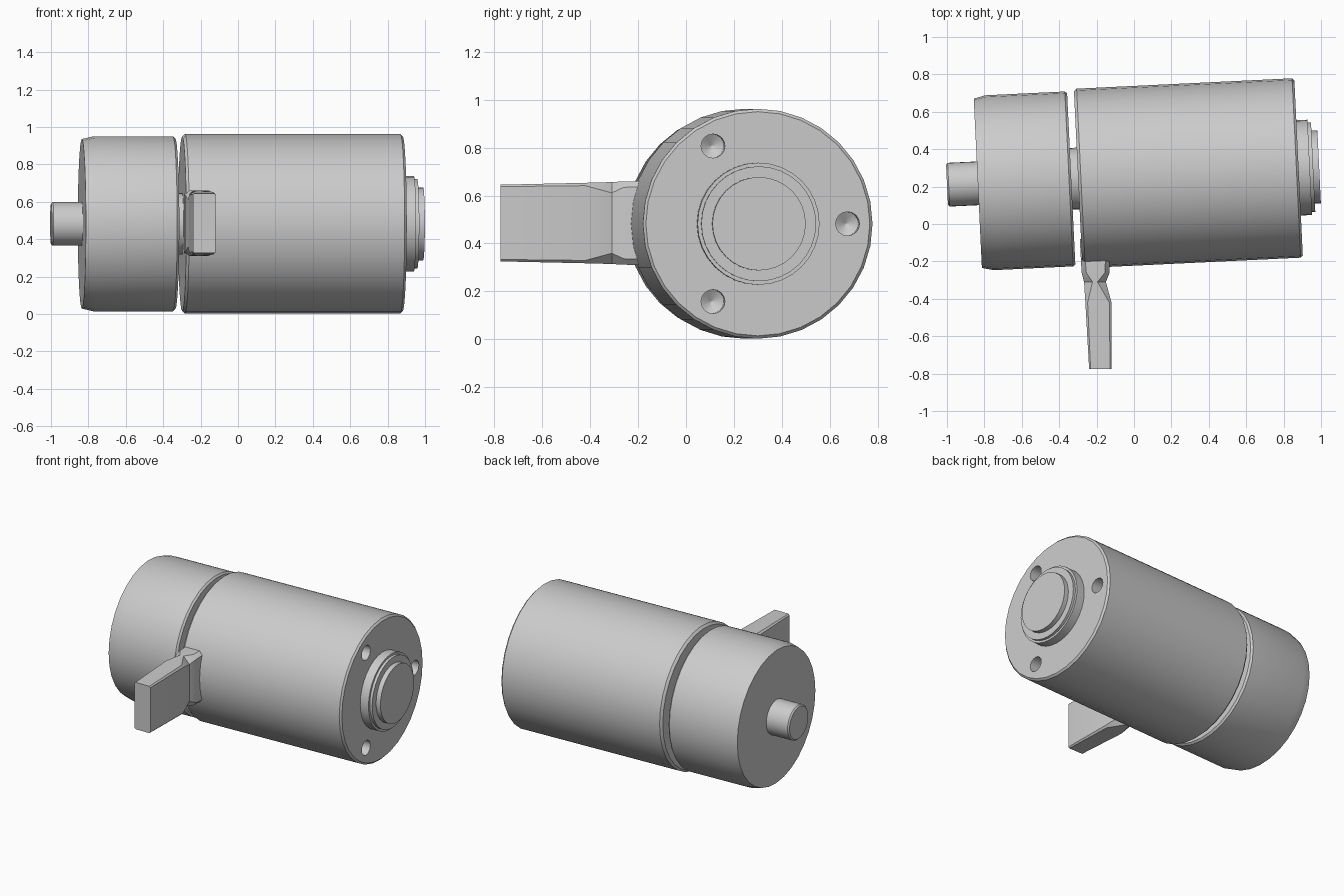
import bpy, bmesh, math
from mathutils import Matrix, Vector

if "Cube" in bpy.data.objects:
    bpy.data.objects.remove(bpy.data.objects["Cube"], do_unlink=True)

grey = bpy.data.materials.new("plain_grey")
grey.use_nodes = True
colour = (0.6, 0.6, 0.6, 1)
grey.diffuse_color = colour
grey.node_tree.nodes["Principled BSDF"].inputs["Base Color"].default_value = colour

# The main axis runs along local x, starting at the centre of the right end face
AXIS = Matrix.Translation((0.88, 0.30, 0.482)) @ Matrix.Rotation(math.radians(2.75), 4, 'Z')


def finish(name, bm, matrix=Matrix()):
    bmesh.ops.recalc_face_normals(bm, faces=bm.faces)
    mesh = bpy.data.meshes.new(name)
    bm.to_mesh(mesh)
    bm.free()
    mesh.materials.append(grey)
    obj = bpy.data.objects.new(name, mesh)
    bpy.context.collection.objects.link(obj)
    obj.matrix_world = matrix
    return obj


def smooth(obj):
    bpy.ops.object.select_all(action='DESELECT')
    obj.select_set(True)
    bpy.context.view_layer.objects.active = obj
    bpy.ops.object.shade_smooth_by_angle(angle=math.radians(30))


def loft(bm, rings):
    """Join closed rings of points and cap both ends."""
    loops = [[bm.verts.new(p) for p in ring] for ring in rings]
    n = len(loops[0])
    for a, b in zip(loops, loops[1:]):
        for i in range(n):
            j = (i + 1) % n
            bm.faces.new((a[i], a[j], b[j], b[i]))
    bm.faces.new(loops[0])
    bm.faces.new(loops[-1])


def turned(bm, profile, sides=32, centre=(0, 0)):
    """Solid of revolution about x from (position, radius) pairs."""
    turn = 2 * math.pi / sides
    loft(bm, [[(s, centre[0] + r * math.cos(i * turn), centre[1] + r * math.sin(i * turn))
               for i in range(sides)] for s, r in profile])


# Turned parts
profiles = {
    "main_body": [(-1.18, 0.466), (-1.165, 0.48), (-0.012, 0.48), (0, 0.468)],
    "end_boss": [(-0.02, 0.255), (0.06, 0.255), (0.06, 0.24), (0.078, 0.24),
                 (0.078, 0.195), (0.11, 0.195)],
    "neck": [(-1.25, 0.165), (-1.15, 0.165)],
    "front_cap": [(-1.717, 0.453), (-1.655, 0.468), (-1.229, 0.468), (-1.217, 0.457)],
    "shaft": [(-1.882, 0.108), (-1.873, 0.117), (-1.70, 0.117)],
}
parts = {}
for name, profile in profiles.items():
    bm = bmesh.new()
    turned(bm, profile)
    parts[name] = finish(name, bm, AXIS)

# Three drilled holes in the right end of the body
bm = bmesh.new()
for k in range(3):
    a = k * 2 * math.pi / 3
    turned(bm, [(-0.13, 0.002), (-0.10, 0.05), (0.05, 0.05)], 16,
           (0.375 * math.cos(a), 0.375 * math.sin(a)))
drill = finish("hole_cutter", bm, AXIS)
drill.hide_render = True
body = parts["main_body"]
cut = body.modifiers.new("holes", 'BOOLEAN')
cut.object = drill
cut.solver = 'EXACT'
bpy.context.view_layer.update()
bpy.context.view_layer.objects.active = body
bpy.ops.object.modifier_apply(modifier=cut.name)
bpy.data.objects.remove(drill, do_unlink=True)

# Lever: chamfered rectangles (y, x min, x max, half height, chamfer) with a pinched waist
sections = [(-0.08, -0.29, -0.13, 0.176, 0.02), (-0.26, -0.28, -0.13, 0.174, 0.025),
            (-0.31, -0.267, -0.15, 0.171, 0.045), (-0.42, -0.26, -0.12, 0.168, 0.012),
            (-0.775, -0.24, -0.12, 0.16, 0.008)]
rings = []
for y, x0, x1, h, c in sections:
    mid, w = (x0 + x1) / 2, (x1 - x0) / 2
    ring = []
    for sx, sz in ((1, 1), (-1, 1), (-1, -1), (1, -1)):
        corner = [(sx * w, sz * (h - c)), (sx * (w - c), sz * h)]
        if sx * sz < 0:
            corner.reverse()
        ring += [(mid + x, y, 0.485 + z) for x, z in corner]
    rings.append(ring)
bm = bmesh.new()
loft(bm, rings)
parts["lever"] = finish("lever", bm)

for obj in parts.values():
    smooth(obj)
